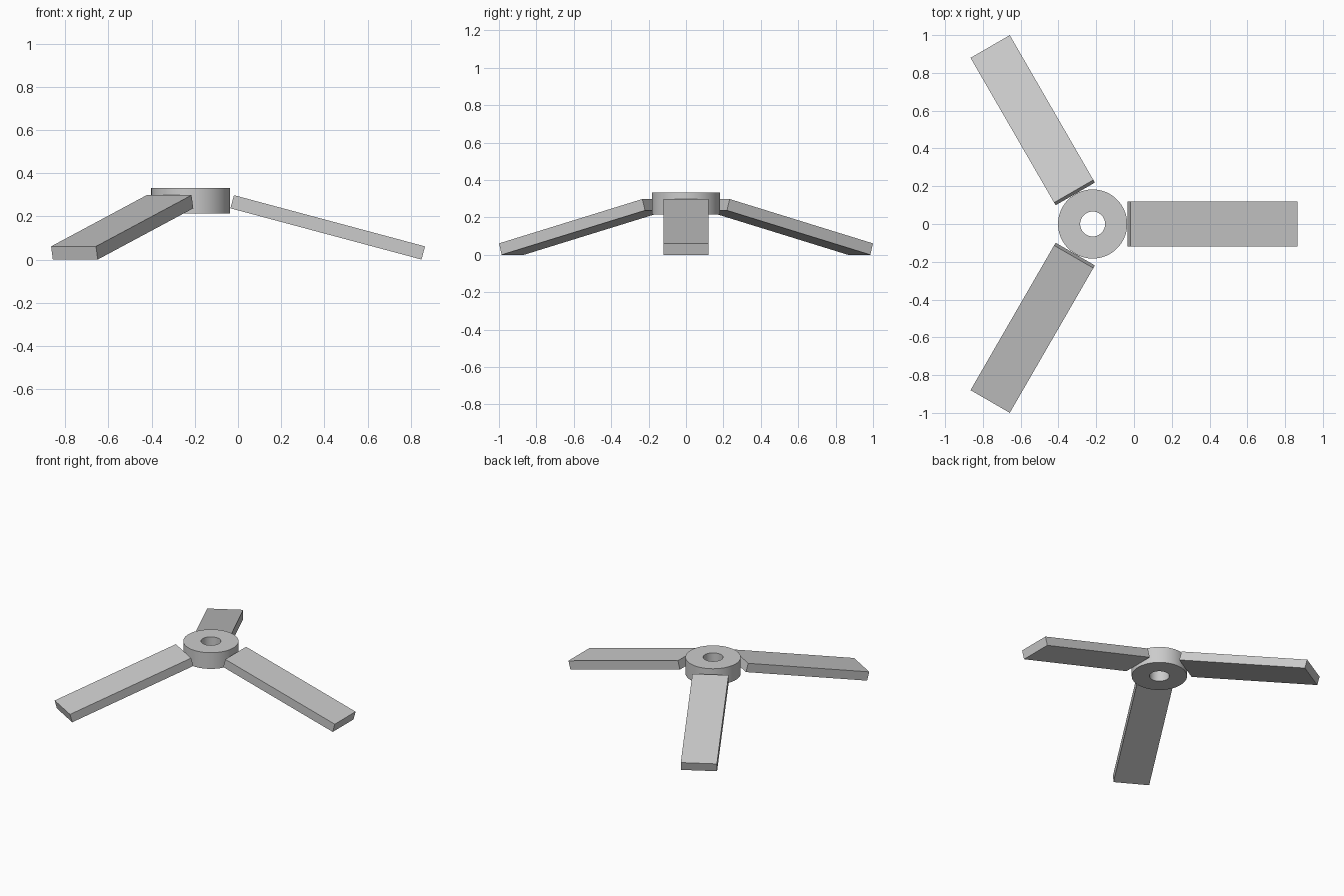
import bpy, bmesh, math
from mathutils import Matrix

cube = bpy.data.objects.get("Cube")
if cube:
    bpy.data.objects.remove(cube, do_unlink=True)

HUB_X = -0.219
HUB_RADIUS, HOLE_RADIUS = 0.183, 0.066
HUB_BOTTOM, HUB_TOP = 0.214, 0.332
TIP_RADIUS = 1.085          # hub axis to the upper edge of a blade tip
LENGTH, WIDTH, THICK = 0.916, 0.24, 0.063
DROOP = math.radians(15)

grey = bpy.data.materials.new("plain grey")
grey.use_nodes = True
colour = (0.6, 0.6, 0.6, 1)
grey.diffuse_color = colour
grey.node_tree.nodes["Principled BSDF"].inputs["Base Color"].default_value = colour


def add_part(name, bm):
    bmesh.ops.recalc_face_normals(bm, faces=bm.faces)
    mesh = bpy.data.meshes.new(name)
    bm.to_mesh(mesh)
    bm.free()
    mesh.materials.append(grey)
    part = bpy.data.objects.new(name, mesh)
    bpy.context.collection.objects.link(part)
    return part


# Hub: a rectangular section spun into a ring with a through hole
bm = bmesh.new()
section = [(HOLE_RADIUS, HUB_BOTTOM), (HUB_RADIUS, HUB_BOTTOM),
           (HUB_RADIUS, HUB_TOP), (HOLE_RADIUS, HUB_TOP)]
verts = [bm.verts.new((r, 0, z)) for r, z in section]
edges = [bm.edges.new((verts[i], verts[(i + 1) % 4])) for i in range(4)]
bmesh.ops.spin(bm, geom=verts + edges, cent=(0, 0, 0), axis=(0, 0, 1),
               angle=math.tau, steps=64, use_merge=True)
bmesh.ops.remove_doubles(bm, verts=bm.verts, dist=0.0001)
hub = add_part("hub", bm)
hub.location.x = HUB_X
bpy.context.view_layer.objects.active = hub
hub.select_set(True)
bpy.ops.object.shade_smooth_by_angle(angle=math.radians(30))
hub.select_set(False)

# Blades: flat bars drooping outwards, three around the hub
for name, turn in (("left_blade", 0), ("back_blade", 120), ("front_blade", 240)):
    bm = bmesh.new()
    bmesh.ops.create_cube(bm, size=1)
    bmesh.ops.scale(bm, vec=(LENGTH, WIDTH, THICK), verts=bm.verts)
    # Pivot on the upper tip edge, then droop and lift so the tip rests on the floor
    bmesh.ops.translate(bm, vec=(-LENGTH / 2, 0, -THICK / 2), verts=bm.verts)
    place = (Matrix.Translation((HUB_X, 0, 0))
             @ Matrix.Rotation(math.radians(turn), 4, "Z")
             @ Matrix.Translation((TIP_RADIUS, 0, THICK * math.cos(DROOP)))
             @ Matrix.Rotation(DROOP, 4, "Y"))
    bm.transform(place)
    add_part(name, bm)
